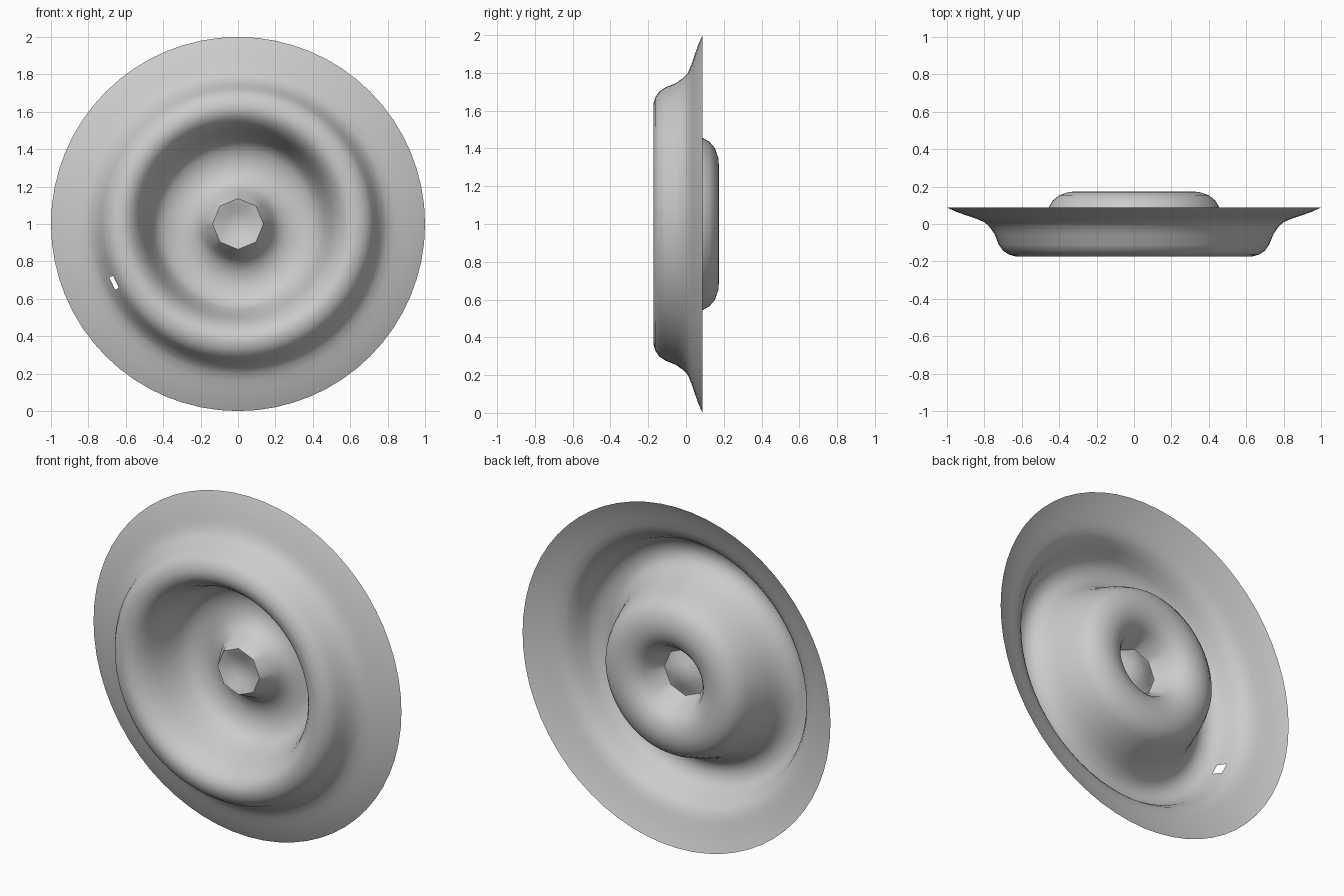
import bpy, bmesh
from math import sin, cos, pi

if "Cube" in bpy.data.objects:
    bpy.data.objects.remove(bpy.data.objects["Cube"])

SEG = 64
# Rippled profile as (radius, depth y), rim to centre
PROFILE = [(1.0, .088), (.95, .065), (.89, .044), (.84, .027), (.80, .010),
           (.775, -.012), (.745, -.055), (.723, -.110), (.70, -.143),
           (.67, -.163), (.635, -.173), (.60, -.170), (.565, -.150),
           (.53, -.105), (.505, -.045), (.48, .03), (.455, .09),
           (.435, .125), (.40, .154), (.35, .171), (.30, .175),
           (.25, .163), (.215, .142), (.19, .115), (.165, .065)]

bm = bmesh.new()


def ring(r, y, octagon=False):
    verts = []
    for k in range(SEG):
        a = 2 * pi * k / SEG
        s = r
        if octagon:
            # straight-sided outline with 8 corners
            s = r * cos(pi / 8) / cos((a % (pi / 4)) - pi / 8)
        verts.append(bm.verts.new((s * cos(a), y, 1 + s * sin(a))))
    return verts


def bridge(a, b, skip=None):
    for k in range(SEG):
        if k != skip:
            n = (k + 1) % SEG
            bm.faces.new((a[k], a[n], b[n], b[k]))


# Rippled sheet, with one small slot in the outer wall
rings = [ring(r, y) for r, y in PROFILE]
# Central eight-sided knob with dished face
rings += [ring(.136, .005, True), ring(.105, .012), ring(.06, .035)]
for i in range(len(rings) - 1):
    bridge(rings[i], rings[i + 1], 36 if i == 6 else None)
centre = bm.verts.new((0, .045, 1))
last = rings[-1]
for k in range(SEG):
    bm.faces.new((last[k], last[(k + 1) % SEG], centre))

bmesh.ops.recalc_face_normals(bm, faces=bm.faces)
bm.normal_update()
# Outward side is the front
if centre.normal.y > 0:
    bmesh.ops.reverse_faces(bm, faces=bm.faces)

mesh = bpy.data.meshes.new("rippled_disc")
bm.to_mesh(mesh)
bm.free()
disc = bpy.data.objects.new("rippled_disc", mesh)
bpy.context.collection.objects.link(disc)
bpy.context.view_layer.objects.active = disc
disc.select_set(True)
bpy.ops.object.shade_smooth_by_angle(angle=pi / 4)
